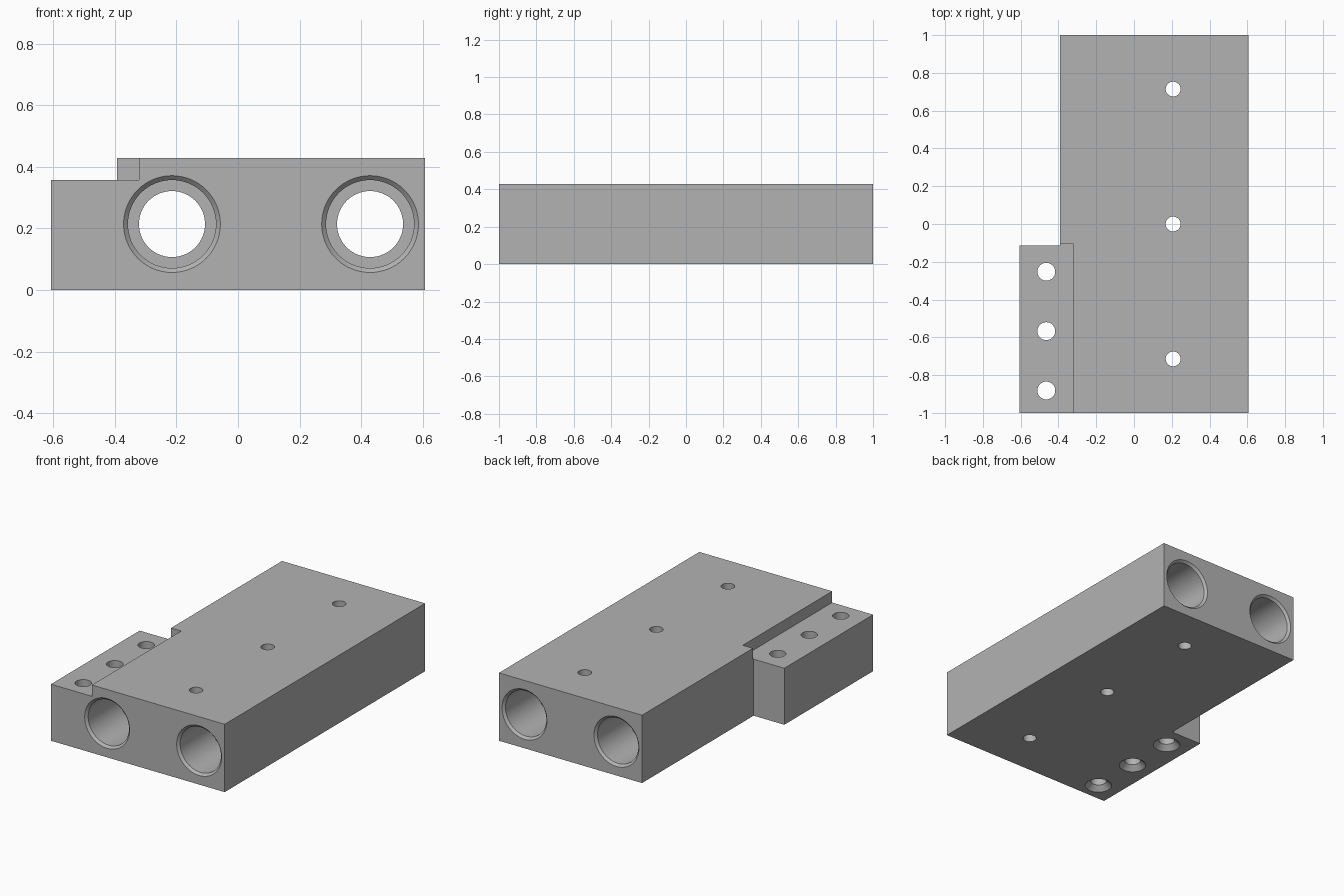
import bpy
import bmesh
import math
from mathutils import Matrix, Vector

S = 1 / 70          # design units to scene units
SEGMENTS = 64

cube = bpy.data.objects.get("Cube")
if cube:
    bpy.data.objects.remove(cube, do_unlink=True)

grey = bpy.data.materials.new("machined grey")
grey.use_nodes = True
colour = (0.45, 0.45, 0.45, 1)
grey.diffuse_color = colour
grey.node_tree.nodes["Principled BSDF"].inputs["Base Color"].default_value = colour


def add_object(name, bm):
    bmesh.ops.recalc_face_normals(bm, faces=bm.faces)
    mesh = bpy.data.meshes.new(name)
    bm.to_mesh(mesh)
    bm.free()
    mesh.materials.append(grey)
    obj = bpy.data.objects.new(name, mesh)
    bpy.context.collection.objects.link(obj)
    return obj


def box(name, low, high):
    low, high = Vector(low) * S, Vector(high) * S
    bm = bmesh.new()
    bmesh.ops.create_cube(bm, size=1)
    bmesh.ops.scale(bm, vec=high - low, verts=bm.verts)
    bmesh.ops.translate(bm, vec=(low + high) / 2, verts=bm.verts)
    return add_object(name, bm)


def turned(name, profile, location, along_y=False):
    """Solid of revolution from (radius, height) pairs."""
    bm = bmesh.new()
    rings = []
    for radius, height in profile:
        rings.append([bm.verts.new((radius * S * math.cos(a), radius * S * math.sin(a), height * S))
                      for a in (math.tau * i / SEGMENTS for i in range(SEGMENTS))])
    for a, b in zip(rings, rings[1:]):
        for i in range(SEGMENTS):
            j = (i + 1) % SEGMENTS
            bm.faces.new((a[i], a[j], b[j], b[i]))
    bm.faces.new(rings[0])
    bm.faces.new(rings[-1])
    turn = Matrix.Rotation(math.radians(-90 if along_y else 0), 4, "X")
    bm.transform(Matrix.Translation(Vector(location) * S) @ turn)
    return add_object(name, bm)


block = box("bearing_block", (-42.5, -70, 0), (42.5, 70, 30))

# Side flange: remove the corner behind it and the step above it
cutters = [
    box("rear_corner_cutter", (-60, -8, -5), (-27.5, 80, 40)),
    box("flange_step_cutter", (-60, -80, 25), (-22.5, -7.5, 40)),
]

# Two long bores, chamfered and counterbored at both ends
half_bore = [(7.5, 47), (10, 47), (10, 69), (11, 70), (11, 72)]
bore = [(r, -h) for r, h in reversed(half_bore)] + half_bore
for x in (-15, 30):
    cutters.append(turned("bore_cutter", bore, (x, 0, 15), along_y=True))

# Plain vertical holes through the block
for y in (-50, 0, 50):
    cutters.append(turned("bolt_hole_cutter", [(2.75, -5), (2.75, 35)], (14.5, y, 0)))

# Flange holes, countersunk from below
for y in (-61.7, -39.7, -17.7):
    profile = [(5.5, -5), (5.5, 0), (3.3, 2.2), (3.3, 35)]
    cutters.append(turned("flange_hole_cutter", profile, (-32.5, y, 0)))

for cutter in cutters:
    cut = block.modifiers.new(cutter.name, "BOOLEAN")
    cut.operation = "DIFFERENCE"
    cut.solver = "EXACT"
    cut.object = cutter

# Bake the cuts and discard the cutters
graph = bpy.context.evaluated_depsgraph_get()
result = bpy.data.meshes.new_from_object(block.evaluated_get(graph))
block.modifiers.clear()
block.data = result
for cutter in cutters:
    bpy.data.objects.remove(cutter, do_unlink=True)

bpy.ops.object.select_all(action="DESELECT")
block.select_set(True)
bpy.context.view_layer.objects.active = block
bpy.ops.object.shade_smooth_by_angle(angle=math.radians(30))
